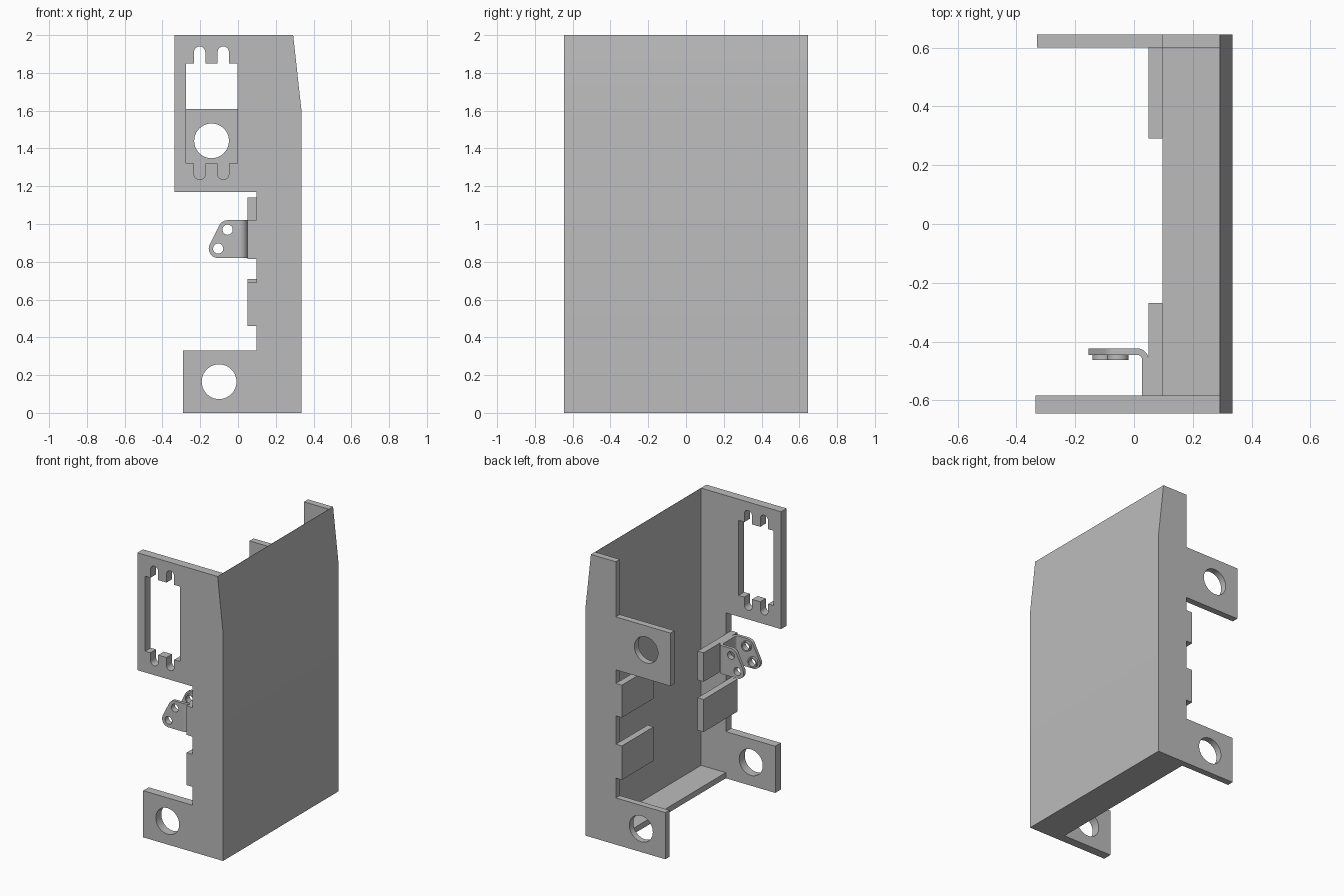
import bpy, bmesh, math

cube = bpy.data.objects.get("Cube")
if cube:
    bpy.data.objects.remove(cube, do_unlink=True)

grey = bpy.data.materials.new("plain_grey")
grey.use_nodes = True
grey.diffuse_color = (0.5, 0.5, 0.5, 1)
grey.node_tree.nodes["Principled BSDF"].inputs["Base Color"].default_value = grey.diffuse_color


def arc(cx, cy, r, start, end, steps=10):
    """Points along an arc, angles in degrees."""
    angles = [math.radians(start + (end - start) * i / steps) for i in range(steps + 1)]
    return [(cx + r * math.cos(a), cy + r * math.sin(a)) for a in angles]


def circle(cx, cy, r):
    return arc(cx, cy, r, 0, 360, 40)[:-1]


def rect(x0, x1, y0, y1):
    return [(x0, y0), (x1, y0), (x1, y1), (x0, y1)]


def extrude(name, loops, low, high, upright=True):
    """Fill an outline (later loops are holes) and extrude it along y, or along z if not upright."""
    curve = bpy.data.curves.new(name, "CURVE")
    curve.dimensions = "2D"
    curve.fill_mode = "BOTH"
    curve.extrude = (high - low) / 2
    for loop in loops:
        spline = curve.splines.new("POLY")
        spline.points.add(len(loop) - 1)
        for point, (u, v) in zip(spline.points, loop):
            point.co = (u, v, 0, 1)
        spline.use_cyclic_u = True
    temp = bpy.data.objects.new(name + "_curve", curve)
    bpy.context.collection.objects.link(temp)
    graph = bpy.context.evaluated_depsgraph_get()
    mesh = bpy.data.meshes.new_from_object(temp.evaluated_get(graph))
    bpy.data.objects.remove(temp, do_unlink=True)
    bm = bmesh.new()
    bm.from_mesh(mesh)
    bmesh.ops.remove_doubles(bm, verts=bm.verts, dist=0.0001)
    middle = (low + high) / 2
    for v in bm.verts:
        x, y, z = v.co
        v.co = (x, middle - z, y) if upright else (x, y, middle + z)
    bmesh.ops.recalc_face_normals(bm, faces=bm.faces)
    bm.to_mesh(mesh)
    bm.free()
    mesh.name = name
    mesh.materials.clear()
    mesh.materials.append(grey)
    obj = bpy.data.objects.new(name, mesh)
    bpy.context.collection.objects.link(obj)
    bpy.ops.object.select_all(action="DESELECT")
    obj.select_set(True)
    bpy.context.view_layer.objects.active = obj
    bpy.ops.object.shade_smooth_by_angle(angle=math.radians(30))
    return obj


# Shared dimensions
FRONT, FRONT_IN, BACK_IN, BACK = -0.645, -0.583, 0.6, 0.645
EDGE, INNER, OUTER = 0.097, 0.29, 0.335
SLOPE_Z, TOP = 1.61, 2.0
outer_side = [(INNER + 0.002, TOP), (OUTER, SLOPE_Z), (OUTER, 0)]
low_ear = [(-0.29, 0), (-0.29, 0.33), (EDGE, 0.33)]
low_hole = circle(-0.1, 0.165, 0.092)

# Broad side panel with the floor
extrude("side_panel_and_floor",
        [outer_side + [(EDGE, 0), (EDGE, 0.04), (INNER, 0.04), (INNER, TOP)]],
        FRONT_IN, BACK_IN)

# Front wall with a window that has two rounded slots at each end
slots = (-0.203, -0.078)
window = [(-0.275, 1.32), (-0.275, 1.85)]
for cx in slots:
    window += [(cx - 0.03, 1.85)] + arc(cx, 1.91, 0.03, 180, 0) + [(cx + 0.03, 1.85)]
window += [(-0.003, 1.85), (-0.003, 1.32)]
for cx in reversed(slots):
    window += [(cx + 0.03, 1.32)] + arc(cx, 1.265, 0.03, 0, -180) + [(cx - 0.03, 1.32)]
extrude("front_wall",
        [outer_side + low_ear + [(EDGE, 1.17), (-0.335, 1.17), (-0.335, TOP)], window, low_hole],
        FRONT, FRONT_IN)

# Back wall with two ears
extrude("back_wall",
        [outer_side + low_ear + [(EDGE, 1.235), (-0.33, 1.235), (-0.33, SLOPE_Z),
                                 (EDGE, SLOPE_Z), (EDGE, TOP)],
         circle(-0.14, 1.44, 0.092), low_hole],
        BACK_IN, BACK)

# Folded tabs along the open edges of both walls
for name, z0, z1 in (("lower", 0.46, 0.69), ("upper", 0.815, 1.02)):
    extrude("front_tab_" + name, [rect(0.05, EDGE, z0, z1)], FRONT, -0.268)
for name, z0, z1 in (("lower", 0.47, 0.71), ("upper", 0.91, 1.14)):
    extrude("back_tab_" + name, [rect(0.05, EDGE, z0, z1)], 0.29, BACK)

# U-shaped bracket: bent base, two lugs and hole collars
MID, HALF, THICK, BEND = -0.525, 0.102, 0.022, 0.04
hi, lo = MID + HALF, MID - HALF
bx = 0.05 - BEND
base = ([(bx - 0.01, hi)] + arc(bx, hi - BEND, BEND, 90, 0)
        + arc(bx, lo + BEND, BEND, 0, -90) + [(bx - 0.01, lo), (bx - 0.01, lo + THICK)]
        + arc(bx, lo + BEND, BEND - THICK, -90, 0)
        + arc(bx, hi - BEND, BEND - THICK, 0, 90) + [(bx - 0.01, hi - THICK)])
extrude("bracket_base", [base], 0.82, 1.02, upright=False)

holes = ((-0.055, 0.97), (-0.105, 0.87))
lean = 180 - math.degrees(math.atan2(0.05, 0.1))
lug = ([(bx - 0.01, 1.02)] + arc(*holes[0], 0.05, 90, lean)
       + arc(*holes[1], 0.05, lean, 270) + [(bx - 0.01, 0.82)])
cuts = [circle(x, z, 0.027) for x, z in holes]
for name, y0, collar in (("front", lo, lo + THICK), ("rear", hi - THICK, hi - THICK - 0.018)):
    extrude("bracket_lug_" + name, [lug] + cuts, y0, y0 + THICK)
    for (x, z), cut in zip(holes, cuts):
        extrude("bracket_collar_" + name, [circle(x, z, 0.036), cut], collar, collar + 0.018)
